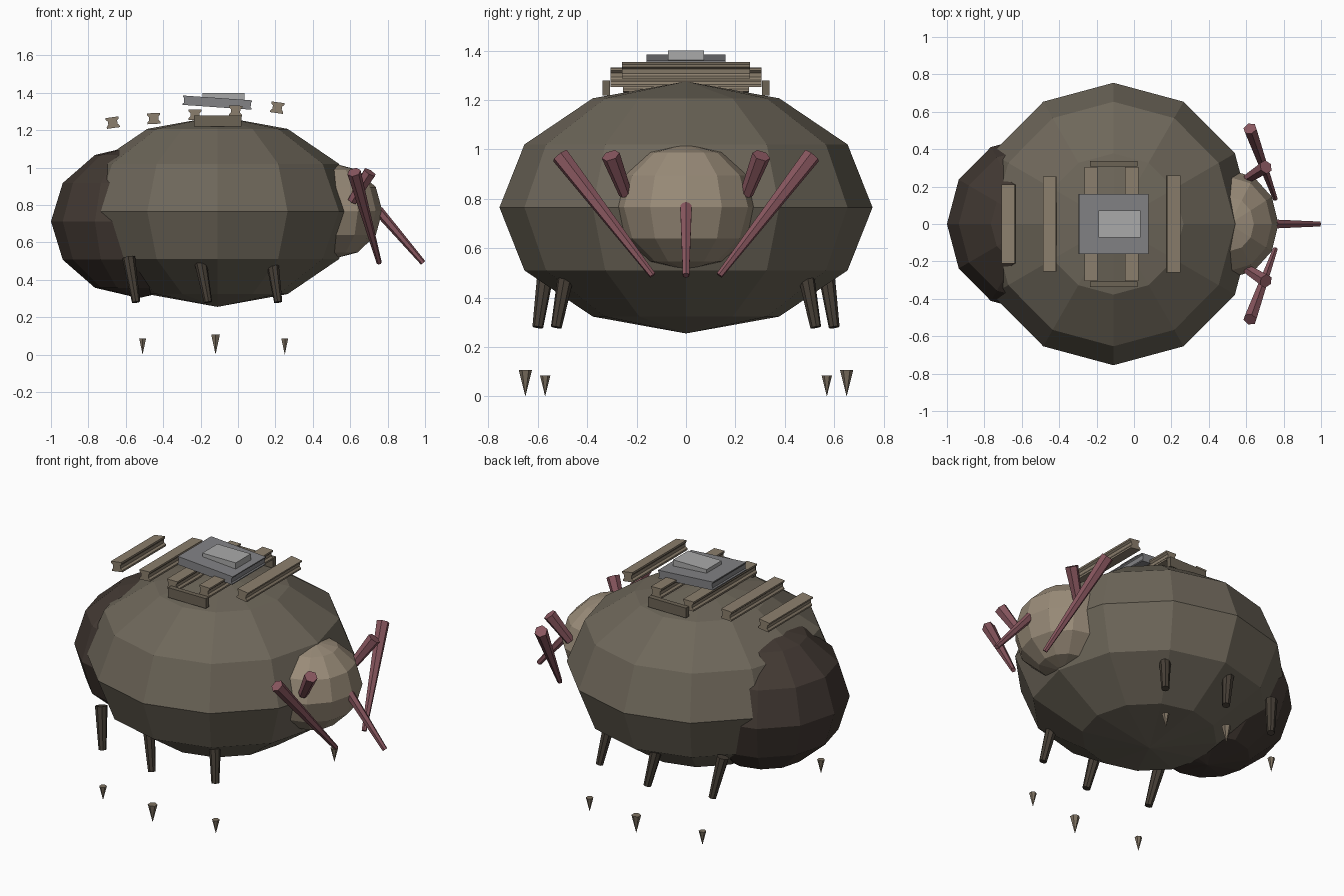
import bpy, bmesh, math
from mathutils import Vector, Matrix

cube = bpy.data.objects.get("Cube")
if cube:
    bpy.data.objects.remove(cube, do_unlink=True)


def material(name, r, g, b):
    m = bpy.data.materials.new(name)
    m.use_nodes = True
    m.diffuse_color = (r, g, b, 1)
    m.node_tree.nodes["Principled BSDF"].inputs["Base Color"].default_value = (r, g, b, 1)
    return m


SHELL = material("olive_brown_shell", 0.155, 0.135, 0.102)
ABDOMEN = material("dark_brown", 0.055, 0.041, 0.033)
HEAD = material("light_tan", 0.32, 0.26, 0.19)
HORN = material("dusky_red", 0.25, 0.095, 0.115)
WOOD = material("tan_wood", 0.26, 0.212, 0.153)
BRACKET = material("dull_wood", 0.15, 0.125, 0.09)
LEG = material("leg_brown", 0.06, 0.048, 0.036)
CLAW = material("claw_tan", 0.21, 0.168, 0.122)
PLATE = material("mid_grey", 0.225, 0.225, 0.235)
STONE = material("light_grey", 0.4, 0.4, 0.4)


def finish(name, bm, mat):
    bmesh.ops.recalc_face_normals(bm, faces=bm.faces)
    mesh = bpy.data.meshes.new(name)
    bm.to_mesh(mesh)
    bm.free()
    mesh.materials.append(mat)
    ob = bpy.data.objects.new(name, mesh)
    bpy.context.collection.objects.link(ob)
    return ob


def ball(name, center, radii, mat):
    bm = bmesh.new()
    bmesh.ops.create_uvsphere(bm, u_segments=12, v_segments=6, radius=1)
    bmesh.ops.scale(bm, vec=radii, verts=bm.verts)
    bmesh.ops.translate(bm, vec=center, verts=bm.verts)
    return finish(name, bm, mat)


def spike(name, start, end, r1, r2, mat, sides=6):
    """Tapered rod from start (radius r1) to end (radius r2)."""
    a, b = Vector(start), Vector(end)
    bm = bmesh.new()
    bmesh.ops.create_cone(bm, cap_ends=True, segments=sides, radius1=r1, radius2=r2,
                          depth=(b - a).length)
    turn = (b - a).to_track_quat('Z', 'Y').to_matrix().to_4x4()
    bmesh.ops.transform(bm, matrix=Matrix.Translation((a + b) / 2) @ turn, verts=bm.verts)
    return finish(name, bm, mat)


def box(name, center, size, mat):
    bm = bmesh.new()
    bmesh.ops.create_cube(bm, size=1)
    bmesh.ops.scale(bm, vec=size, verts=bm.verts)
    bmesh.ops.translate(bm, vec=center, verts=bm.verts)
    return finish(name, bm, mat)


def grooved_bar(name, center, size, tilt, mat, lip=0.01):
    """Bar along y with a shallow groove down each side."""
    w, l, h = (s / 2 for s in size)
    half = [(w, -h), (w, lip - h), (w - lip, 2 * lip - h),
            (w - lip, h - 2 * lip), (w, h - lip), (w, h)]
    outline = half + [(-x, z) for x, z in reversed(half)]
    bm = bmesh.new()
    face = bm.faces.new([bm.verts.new((x, -l, z)) for x, z in outline])
    grown = bmesh.ops.extrude_face_region(bm, geom=[face])["geom"]
    bmesh.ops.translate(bm, vec=(0, 2 * l, 0),
                        verts=[v for v in grown if isinstance(v, bmesh.types.BMVert)])
    place = Matrix.Translation(center) @ Matrix.Rotation(math.radians(tilt), 4, 'Y')
    bmesh.ops.transform(bm, matrix=place, verts=bm.verts)
    return finish(name, bm, mat)


# Main masses
ball("body", (-0.11, 0, 0.765), (0.75, 0.755, 0.51), SHELL)
ball("abdomen", (-0.53, 0, 0.712), (0.47, 0.475, 0.41), ABDOMEN)
ball("head", (0.51, 0, 0.767), (0.262, 0.29, 0.255), HEAD)

# Horns, legs and claws on both sides
LEGS = [("rear", (-0.585, 0.48, 0.52), (-0.545, 0.525, 0.28), -0.51, 0.57, 0.085, 0.021),
        ("middle", (-0.205, 0.565, 0.52), (-0.16, 0.6, 0.28), -0.12, 0.65, 0.108, 0.027),
        ("front", (0.18, 0.48, 0.52), (0.215, 0.525, 0.28), 0.25, 0.57, 0.085, 0.021)]
for side, s in (("left", 1), ("right", -1)):
    spike(side + "_long_mandible", (0.62, s * 0.51, 0.975), (0.755, s * 0.135, 0.49),
          0.037, 0.014, HORN)
    spike(side + "_horn", (0.705, s * 0.305, 0.975), (0.61, s * 0.245, 0.82),
          0.038, 0.027, HORN)
    for label, hip, ankle, cx, cy, top, r in LEGS:
        spike(f"{side}_{label}_leg", (hip[0], s * hip[1], hip[2]),
              (ankle[0], s * ankle[1], ankle[2]), 0.035, 0.022, LEG, 8)
        spike(f"{side}_{label}_claw", (cx, s * cy, top), (cx, s * cy, 0), r, 0, CLAW)
    box(side + "_bracket", (-0.108, s * 0.322, 1.248), (0.255, 0.03, 0.06), BRACKET)
spike("proboscis", (0.75, 0, 0.77), (0.99, 0, 0.49), 0.027, 0.015, HORN)

# Slats across the back: x, z, half length, tilt
SLATS = [(-0.67, 1.24, 0.21, -8), (-0.45, 1.262, 0.255, -3), (-0.23, 1.282, 0.305, 0),
         (-0.013, 1.302, 0.305, 2), (0.21, 1.32, 0.26, 8)]
for i, (x, z, half, tilt) in enumerate(SLATS):
    grooved_bar(f"slat_{i + 1}", (x, 0, z), (0.07, half * 2, 0.058), tilt, WOOD)

# Stacked slabs on the slats
grooved_bar("lower_slab", (-0.11, 0, 1.347), (0.37, 0.32, 0.05), 4, PLATE, 0.006)
box("upper_slab", (-0.077, 0, 1.377), (0.225, 0.145, 0.045), STONE)
